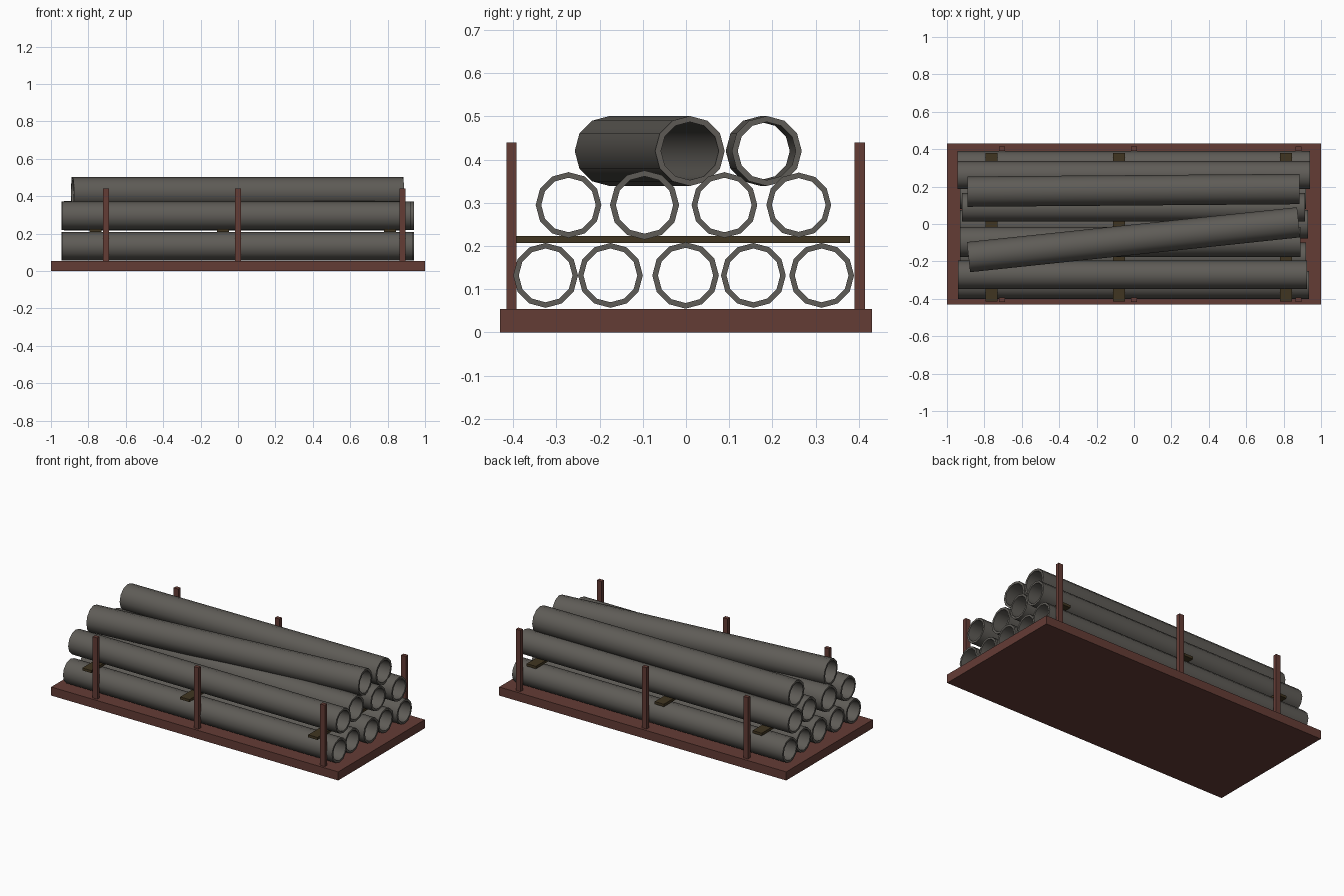
import bpy, bmesh, math
from mathutils import Vector

if "Cube" in bpy.data.objects:
    bpy.data.objects.remove(bpy.data.objects["Cube"])


def material(name, rgb):
    m = bpy.data.materials.new(name)
    m.diffuse_color = (*rgb, 1)
    m.use_nodes = True
    m.node_tree.nodes["Principled BSDF"].inputs["Base Color"].default_value = m.diffuse_color
    return m


RUST = material("rust brown", (0.127, 0.045, 0.036))
STEEL = material("grey steel", (0.114, 0.107, 0.095))
WOOD = material("dark wood", (0.051, 0.036, 0.015))


def finish(bm, name, mat):
    bmesh.ops.recalc_face_normals(bm, faces=bm.faces)
    me = bpy.data.meshes.new(name)
    bm.to_mesh(me)
    bm.free()
    me.materials.append(mat)
    ob = bpy.data.objects.new(name, me)
    bpy.context.collection.objects.link(ob)
    return ob


def box(name, lo, hi, mat):
    bm = bmesh.new()
    bmesh.ops.create_cube(bm, size=1)
    for v in bm.verts:
        v.co = Vector([(a + b) / 2 + c * (b - a) for a, b, c in zip(lo, hi, v.co)])
    return finish(bm, name, mat)


def pipe(name, x0, x1, y0, y1, z, r, sides=12):
    """Open 12-sided tube from (x0, y0) to (x1, y1) at height z."""
    start, end = Vector((x0, y0, z)), Vector((x1, y1, z))
    axis = (end - start).normalized()
    up = Vector((0, 0, 1))
    side = up.cross(axis)
    bm = bmesh.new()
    rings = []
    for centre, rad in ((start, r), (end, r), (end, r * 0.83), (start, r * 0.83)):
        angles = [2 * math.pi * i / sides for i in range(sides)]
        rings.append([bm.verts.new(centre + rad * (side * math.cos(a) + up * math.sin(a)))
                      for a in angles])
    for k in range(4):
        a, b = rings[k], rings[(k + 1) % 4]
        for i in range(sides):
            j = (i + 1) % sides
            bm.faces.new((a[i], a[j], b[j], b[i]))
    ob = finish(bm, name, STEEL)
    bpy.ops.object.select_all(action='DESELECT')
    ob.select_set(True)
    bpy.context.view_layer.objects.active = ob
    bpy.ops.object.shade_smooth_by_angle(angle=math.radians(40))


# flat bed
box("bed", (-1, -0.431, 0), (1, 0.431, 0.054), RUST)

# upright stakes along both long sides
for x in (-0.705, 0.0, 0.88):
    for label, y in (("front", -0.404), ("back", 0.402)):
        box(label + "_stake", (x - 0.016, y - 0.012, 0.05), (x + 0.016, y + 0.012, 0.44), RUST)

# wooden spacers between the two lower layers
for x in (-0.762, -0.08, 0.812):
    box("spacer", (x - 0.032, -0.415, 0.207), (x + 0.032, 0.38, 0.223), WOOD)

# bottom layer: x start, x end, y, radius
for x0, x1, y, r in ((-0.94, 0.935, -0.325, 0.075), (-0.93, 0.92, -0.175, 0.075),
                     (-0.93, 0.93, -0.001, 0.077), (-0.93, 0.92, 0.156, 0.075),
                     (-0.945, 0.94, 0.314, 0.075)):
    pipe("bottom_pipe", x0, x1, y, y, 0.132, r)

# middle layer
for x0, x1, y, r in ((-0.94, 0.925, -0.272, 0.076), (-0.93, 0.89, -0.096, 0.080),
                     (-0.92, 0.915, 0.089, 0.076), (-0.945, 0.94, 0.261, 0.075)):
    pipe("middle_pipe", x0, x1, y, y, 0.295, r)

# loose pipes on top, one lying askew
pipe("top_pipe_askew", -0.885, 0.88, -0.177, 0.009, 0.42, 0.081)
pipe("top_pipe", -0.89, 0.885, 0.173, 0.187, 0.42, 0.081)
